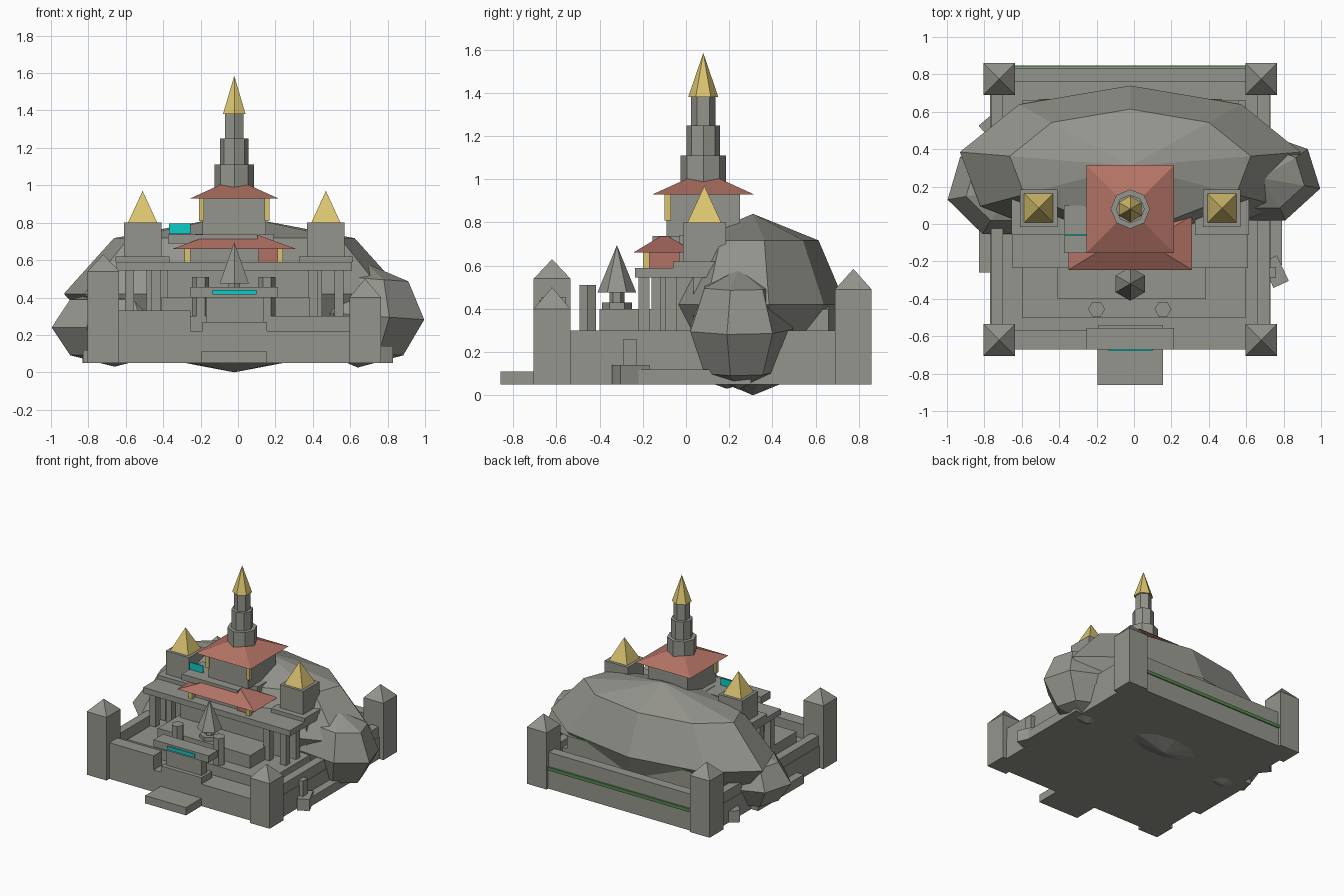
import bpy, bmesh, math
from mathutils import Matrix, Vector

if "Cube" in bpy.data.objects:
    bpy.data.objects.remove(bpy.data.objects["Cube"])


def material(name, rgb):
    m = bpy.data.materials.new(name)
    m.diffuse_color = (*rgb, 1)
    m.use_nodes = True
    m.node_tree.nodes["Principled BSDF"].inputs["Base Color"].default_value = m.diffuse_color
    return m


STONE = material("grey stone", (0.30, 0.30, 0.27))
GOLD = material("pale gold", (0.70, 0.55, 0.16))
TILE = material("red tile", (0.45, 0.17, 0.13))
CYAN = material("cyan glow", (0.005, 0.60, 0.55))
MOSS = material("moss green", (0.09, 0.25, 0.08))


def finish(name, bm, mat):
    bmesh.ops.recalc_face_normals(bm, faces=bm.faces)
    me = bpy.data.meshes.new(name)
    bm.to_mesh(me)
    bm.free()
    me.materials.append(mat)
    ob = bpy.data.objects.new(name, me)
    bpy.context.collection.objects.link(ob)
    return ob


def box(name, x0, x1, y0, y1, z0, z1, mat=STONE, turn=0):
    bm = bmesh.new()
    bmesh.ops.create_cube(bm, size=1)
    size = Matrix.Diagonal((x1 - x0, y1 - y0, z1 - z0, 1))
    mid = Vector(((x0 + x1) / 2, (y0 + y1) / 2, (z0 + z1) / 2))
    bm.transform(Matrix.Translation(mid) @ Matrix.Rotation(math.radians(turn), 4, 'Z') @ size)
    return finish(name, bm, mat)


def lathe(name, cx, cy, n, rings, mat=STONE, phase=90, tilt=0):
    """Stack of n-sided rings (rx, ry, z); a zero radius makes a point."""
    bm = bmesh.new()
    loops = []
    for rx, ry, z in rings:
        if rx == 0:
            loops.append([bm.verts.new((0, 0, z))] * n)
        else:
            a = [math.radians(phase) + 2 * math.pi * i / n for i in range(n)]
            loops.append([bm.verts.new((rx * math.cos(t), ry * math.sin(t), z)) for t in a])
    for lo, hi in zip(loops, loops[1:]):
        for i in range(n):
            j = (i + 1) % n
            quad = list(dict.fromkeys((lo[i], lo[j], hi[j], hi[i])))
            bm.faces.new(quad)
    for end in (loops[0], loops[-1]):
        if len(set(end)) > 2:
            bm.faces.new(end)
    if tilt:
        zc = (rings[0][2] + rings[-1][2]) / 2
        p = Matrix.Translation((0, 0, zc))
        bm.transform(p @ Matrix.Rotation(math.radians(tilt), 4, 'Y') @ p.inverted())
    bm.transform(Matrix.Translation((cx, cy, 0)))
    return finish(name, bm, mat)


def boulder(name, c, r, n, tilt=0):
    """Faceted ellipsoid with three rings."""
    rings = []
    for k in range(5):
        a = math.pi * k / 4
        s = 0 if k in (0, 4) else math.sin(a)
        rings.append((r[0] * s, r[1] * s, c[2] - r[2] * math.cos(a)))
    return lathe(name, c[0], c[1], n, rings, STONE, 90, tilt)


def hip(name, cx, cy, hx, hy, z0, z1, tx=0, ty=0, mat=TILE):
    """Four-sided roof with half sizes hx, hy at the base and tx, ty at the top."""
    k = math.sqrt(2)
    return lathe(name, cx, cy, 4, [(hx * k, hy * k, z0), (tx * k, ty * k, z1)], mat, 45)


# Ground platform, parapets and low side ledges
box("platform", -0.77, 0.73, -0.67, 0.84, 0.05, 0.22)
box("moss_band_back", -0.64, 0.60, 0.84, 0.848, 0.195, 0.22, MOSS)
box("parapet_back", -0.77, 0.73, 0.76, 0.835, 0.22, 0.33)
box("parapet_left", -0.765, -0.70, -0.6, 0.8, 0.22, 0.30)
box("parapet_right", 0.66, 0.725, -0.6, 0.8, 0.22, 0.30)
box("parapet_front_left", -0.64, -0.255, -0.67, -0.57, 0.22, 0.33)
box("ledge_left", -0.83, -0.76, -0.26, 0.30, 0.05, 0.12)
box("ledge_right", 0.72, 0.79, -0.22, 0.30, 0.05, 0.12)
box("front_step", -0.195, 0.155, -0.86, -0.66, 0.05, 0.11)
box("fallen_block_right", 0.71, 0.80, -0.33, -0.18, 0.05, 0.14, turn=25)
box("fallen_block_left", -0.81, -0.71, 0.47, 0.57, 0.05, 0.14, turn=40)
box("side_post", 0.72, 0.76, -0.29, -0.23, 0.05, 0.26)

# Corner towers with pyramid caps
for name, x, y, z, tip in (("front_left", -0.72, -0.62, 0.54, 0.63),
                           ("front_right", 0.68, -0.62, 0.40, 0.50),
                           ("back_left", -0.72, 0.775, 0.49, 0.585),
                           ("back_right", 0.68, 0.775, 0.49, 0.585)):
    box("tower_" + name, x - 0.085, x + 0.085, y - 0.085, y + 0.085, 0.05, z)
    hip("tower_cap_" + name, x, y, 0.085, 0.085, z, tip, mat=STONE)

# Gate with glowing panel
box("gate_sill", -0.19, 0.155, -0.672, -0.54, 0.22, 0.27)
box("gate_body", -0.17, 0.135, -0.64, -0.57, 0.27, 0.40)
box("gate_lintel", -0.255, 0.215, -0.67, -0.555, 0.40, 0.455)
box("gate_panel", -0.135, 0.10, -0.679, -0.67, 0.415, 0.44, CYAN)

# Terraces, court pillars and statue
box("terrace", -0.60, 0.60, -0.50, 0.66, 0.22, 0.30)
box("terrace_step", -0.41, 0.385, -0.40, -0.10, 0.30, 0.40)
box("back_terrace", -0.60, 0.56, 0.30, 0.66, 0.30, 0.40)
box("back_moss", -0.51, 0.47, 0.60, 0.667, 0.40, 0.41, MOSS)
for x in (-0.20, 0.155):
    lathe("court_pillar", x, -0.455, 6, [(0.045, 0.045, 0.30), (0.045, 0.045, 0.51)], phase=0)
lathe("statue_base", -0.02, -0.32, 6, [(0.07, 0.07, 0.40), (0.07, 0.07, 0.43)])
lathe("statue_stem", -0.02, -0.32, 6, [(0.035, 0.035, 0.43), (0.035, 0.035, 0.49)])
lathe("statue_cone", -0.02, -0.32, 6, [(0.09, 0.09, 0.475), (0, 0, 0.695)])

# Columned hall
box("hall_body", -0.49, 0.45, -0.12, 0.40, 0.30, 0.55)
box("hall_front", -0.38, 0.385, -0.16, 0.0, 0.40, 0.58)
box("hall_slab", -0.65, 0.61, -0.235, 0.30, 0.545, 0.59)
for x in (-0.58, -0.44, 0.40, 0.54):
    box("hall_column_front", x - 0.025, x + 0.025, -0.22, -0.17, 0.30, 0.545)
for x in (-0.58, 0.54):
    for y in (-0.07, 0.06):
        box("hall_column_side", x - 0.025, x + 0.025, y - 0.025, y + 0.025, 0.30, 0.545)

# Side turrets with gold caps
for side, x in (("left", -0.51), ("right", 0.47)):
    box("turret_base_" + side, x - 0.145, x + 0.145, -0.06, 0.20, 0.59, 0.62)
    box("turret_" + side, x - 0.10, x + 0.10, -0.015, 0.185, 0.62, 0.80)
    hip("turret_cap_" + side, x, 0.085, 0.078, 0.078, 0.80, 0.97, mat=GOLD)
box("turret_panel", -0.37, -0.255, -0.065, -0.056, 0.74, 0.795, CYAN)

# Porch with lower tiled roof
box("porch_body", -0.26, 0.11, -0.155, 0.0, 0.59, 0.67)
box("porch_tile_wall", 0.11, 0.225, -0.17, -0.03, 0.59, 0.67, TILE)
hip("porch_roof", -0.02, -0.10, 0.33, 0.145, 0.66, 0.735, 0.125, 0.02)
box("porch_upper_slab", -0.375, 0.105, -0.155, 0.10, 0.69, 0.737)
for x in (-0.27, 0.225):
    box("porch_post", x - 0.015, x + 0.015, -0.20, -0.17, 0.59, 0.66, GOLD)

# Pagoda body, gold posts and upper roof
box("pagoda_lower", -0.23, 0.19, -0.03, 0.29, 0.59, 0.74)
box("pagoda_body", -0.19, 0.15, -0.09, 0.25, 0.735, 0.935)
for x in (-0.195, 0.155):
    box("pagoda_post", x - 0.014, x + 0.014, -0.10, -0.07, 0.81, 0.93, GOLD)
hip("pagoda_roof", -0.02, 0.08, 0.235, 0.235, 0.93, 1.005, 0.07, 0.07)

# Spire
for n, r, z0, z1, ph in ((8, 0.105, 0.98, 1.11, 0), (8, 0.077, 1.11, 1.25, 0),
                         (6, 0.057, 1.25, 1.38, 90)):
    lathe("spire_drum", -0.02, 0.08, n, [(r, r, z0), (r, r, z1)], phase=ph)
lathe("spire_tip", -0.02, 0.08, 6, [(0.07, 0.07, 1.38), (0, 0, 1.585)], GOLD)

# Rock mass behind, with a boulder each side
boulder("great_rock", (-0.02, 0.31, 0.42), (0.925, 0.43, 0.42), 9)
boulder("boulder_right", (0.66, 0.245, 0.305), (0.345, 0.25, 0.28), 7, 4)
boulder("boulder_left", (-0.66, 0.19, 0.24), (0.345, 0.27, 0.21), 7)
